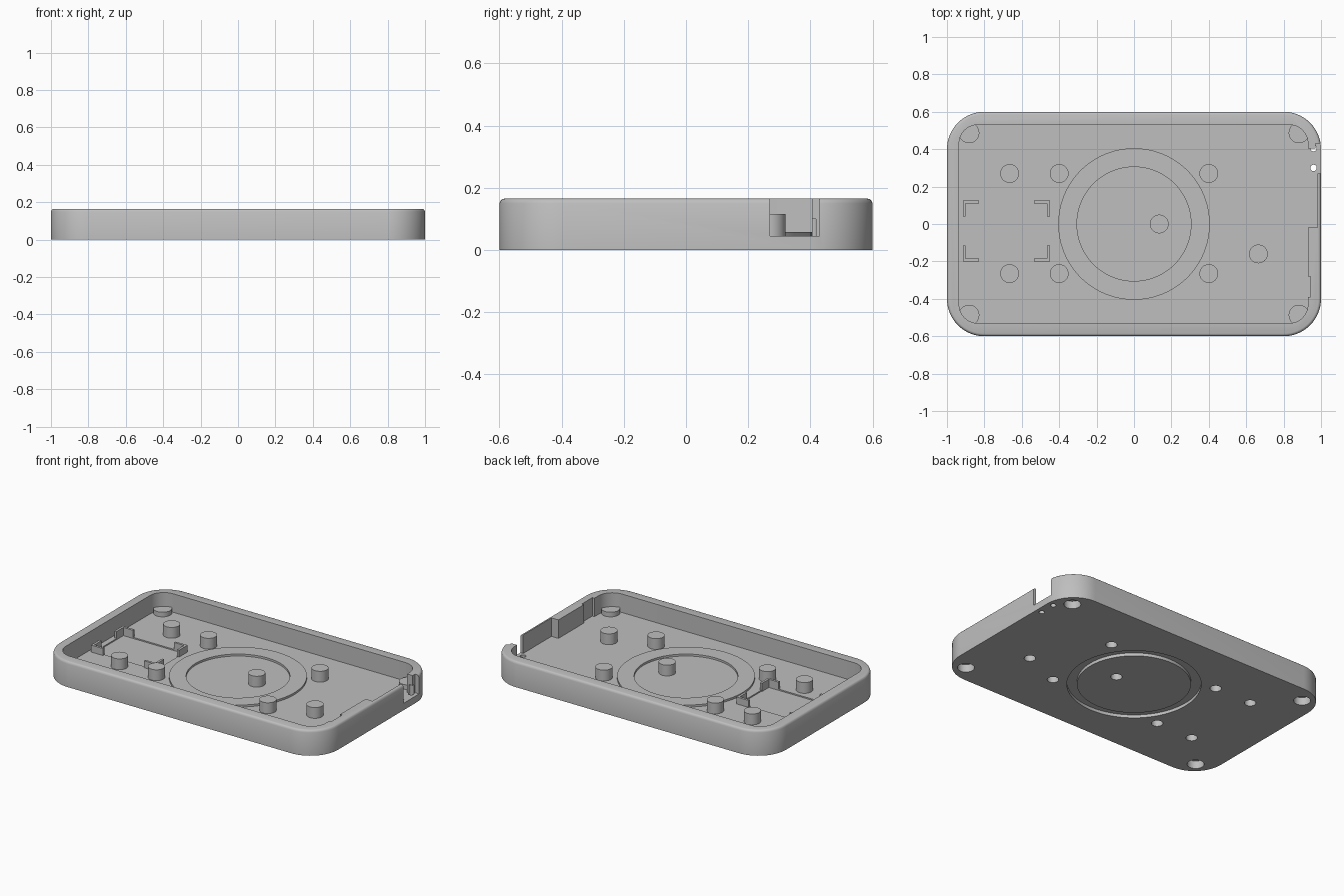
import bpy, bmesh, math

cube = bpy.data.objects.get("Cube")
if cube:
    bpy.data.objects.remove(cube, do_unlink=True)

grey = bpy.data.materials.new("matte_grey")
grey.use_nodes = True
grey.diffuse_color = (0.52, 0.52, 0.52, 1)
grey.node_tree.nodes["Principled BSDF"].inputs["Base Color"].default_value = (0.52, 0.52, 0.52, 1)

FLOOR, TOP = 0.045, 0.165


def finish(name, bm):
    bmesh.ops.recalc_face_normals(bm, faces=bm.faces[:])
    mesh = bpy.data.meshes.new(name)
    bm.to_mesh(mesh)
    bm.free()
    mesh.materials.append(grey)
    obj = bpy.data.objects.new(name, mesh)
    bpy.context.scene.collection.objects.link(obj)
    return obj


def smooth(obj):
    bpy.ops.object.select_all(action='DESELECT')
    obj.select_set(True)
    bpy.context.view_layer.objects.active = obj
    bpy.ops.object.shade_smooth_by_angle(angle=math.radians(30))


def rounded_rect(hx, hy, r, cx=0.0, n=16):
    pts = []
    for k, (sx, sy) in enumerate([(1, 1), (-1, 1), (-1, -1), (1, -1)]):
        for i in range(n + 1):
            a = math.pi / 2 * (k + i / n)
            pts.append((cx + sx * (hx - r) + r * math.cos(a), sy * (hy - r) + r * math.sin(a)))
    return pts


def loft(name, layers):
    """Capped solid through (outline, z) layers."""
    bm = bmesh.new()
    rings = [[bm.verts.new((x, y, z)) for x, y in pts] for pts, z in layers]
    n = len(rings[0])
    for a, b in zip(rings, rings[1:]):
        for i in range(n):
            j = (i + 1) % n
            bm.faces.new((a[i], a[j], b[j], b[i]))
    bm.faces.new(rings[0])
    bm.faces.new(rings[-1])
    return finish(name, bm)


def box(name, x0, x1, y0, y1, z0, z1):
    return loft(name, [([(x0, y0), (x1, y0), (x1, y1), (x0, y1)], z) for z in (z0, z1)])


def lathe(name, profile, x, y, closed=False, n=48):
    """Turn an (r, z) profile about the vertical through (x, y)."""
    bm = bmesh.new()
    verts = [bm.verts.new((x + r, y, z)) for r, z in profile]
    pairs = list(zip(verts, verts[1:]))
    if closed:
        pairs.append((verts[-1], verts[0]))
    edges = [bm.edges.new(p) for p in pairs]
    bmesh.ops.spin(bm, geom=verts + edges, cent=(x, y, 0), axis=(0, 0, 1),
                   angle=math.tau, steps=n, use_duplicate=False)
    bmesh.ops.remove_doubles(bm, verts=bm.verts[:], dist=1e-5)
    return finish(name, bm)


def cylinder(x, y, r, z0, z1):
    return lathe("cutter", [(0, z0), (r, z0), (r, z1), (0, z1)], x, y)


def cut(target, cutter):
    mod = target.modifiers.new("cut", 'BOOLEAN')
    mod.operation, mod.solver, mod.object = 'DIFFERENCE', 'EXACT', cutter
    bpy.ops.object.select_all(action='DESELECT')
    target.select_set(True)
    bpy.context.view_layer.objects.active = target
    bpy.ops.object.modifier_apply(modifier=mod.name)
    bpy.data.objects.remove(cutter, do_unlink=True)


# Tray shell with a softened top edge
tray = loft("tray", [(rounded_rect(1 - d, 0.6 - d, 0.2 - d), z) for d, z in
                     [(0, 0), (0, 0.15), (0.004, 0.159), (0.008, 0.163), (0.015, TOP)]])
inside = rounded_rect(0.9325, 0.53, 0.1, cx=-0.0025)
cut(tray, loft("cutter", [(inside, FLOOR), (inside, 0.3)]))

# Thinned side wall, cable notch and small relief
cut(tray, box("cutter", 0.9, 0.98, -0.02, 0.405, FLOOR, 0.3))
cut(tray, box("cutter", 0.97, 1.1, 0.27, 0.43, FLOOR, 0.3))
cut(tray, box("cutter", 0.9, 0.945, -0.39, -0.28, FLOOR, 0.3))

# Shallow bed between the corner brackets
cut(tray, box("cutter", -0.9, -0.46, -0.185, 0.11, FLOOR - 0.008, 0.1))

# Through holes beside the notch
for y in (0.3, 0.405):
    cut(tray, cylinder(0.96, y, 0.017, -0.1, 0.1))

# Ring groove underneath, with the raised ring above it
cut(tray, lathe("cutter", [(0.335, -0.1), (0.395, -0.1), (0.395, 0.02), (0.335, 0.02)],
                0, 0, closed=True, n=96))
ring = lathe("floor_ring", [(0.305, 0.04), (0.405, 0.04), (0.405, 0.058), (0.305, 0.058)],
             0, 0, closed=True, n=96)
smooth(ring)


# Hollow posts, each open through the underside
def hollow_post(name, x, y, r, hole, top, ceiling):
    cut(tray, cylinder(x, y, hole, -0.1, ceiling + 0.003))
    post = lathe(name, [(0, top), (r, top), (r, 0.035), (hole, 0.035), (hole, ceiling), (0, ceiling)], x, y)
    smooth(post)


posts = [(x, y) for x in (-0.665, -0.4, 0.4) for y in (-0.265, 0.27)]
posts += [(0.135, 0), (0.665, -0.16)]
for i, (x, y) in enumerate(posts):
    hollow_post(f"post_{i + 1}", x, y, 0.05, 0.034, 0.115, 0.07)

for sx in (-1, 1):
    for sy in (-1, 1):
        name = f"corner_pad_{'left' if sx > 0 else 'right'}_{'back' if sy > 0 else 'front'}"
        hollow_post(name, 0.882 * sx, 0.487 * sy, 0.055, 0.05, 0.075, 0.05)

smooth(tray)

# L-shaped brackets around the bed
T, LEG = 0.015, 0.085
for x, dx in ((-0.915, 1), (-0.45, -1)):
    for y, dy in ((-0.2, 1), (0.125, -1)):
        outline = [(0, 0), (LEG, 0), (LEG, T), (T, T), (T, LEG), (0, LEG)]
        pts = [(x + dx * u, y + dy * v) for u, v in outline]
        loft(f"bracket_{'left' if dx < 0 else 'right'}_{'back' if dy < 0 else 'front'}",
             [(pts, 0.03), (pts, 0.09)])
